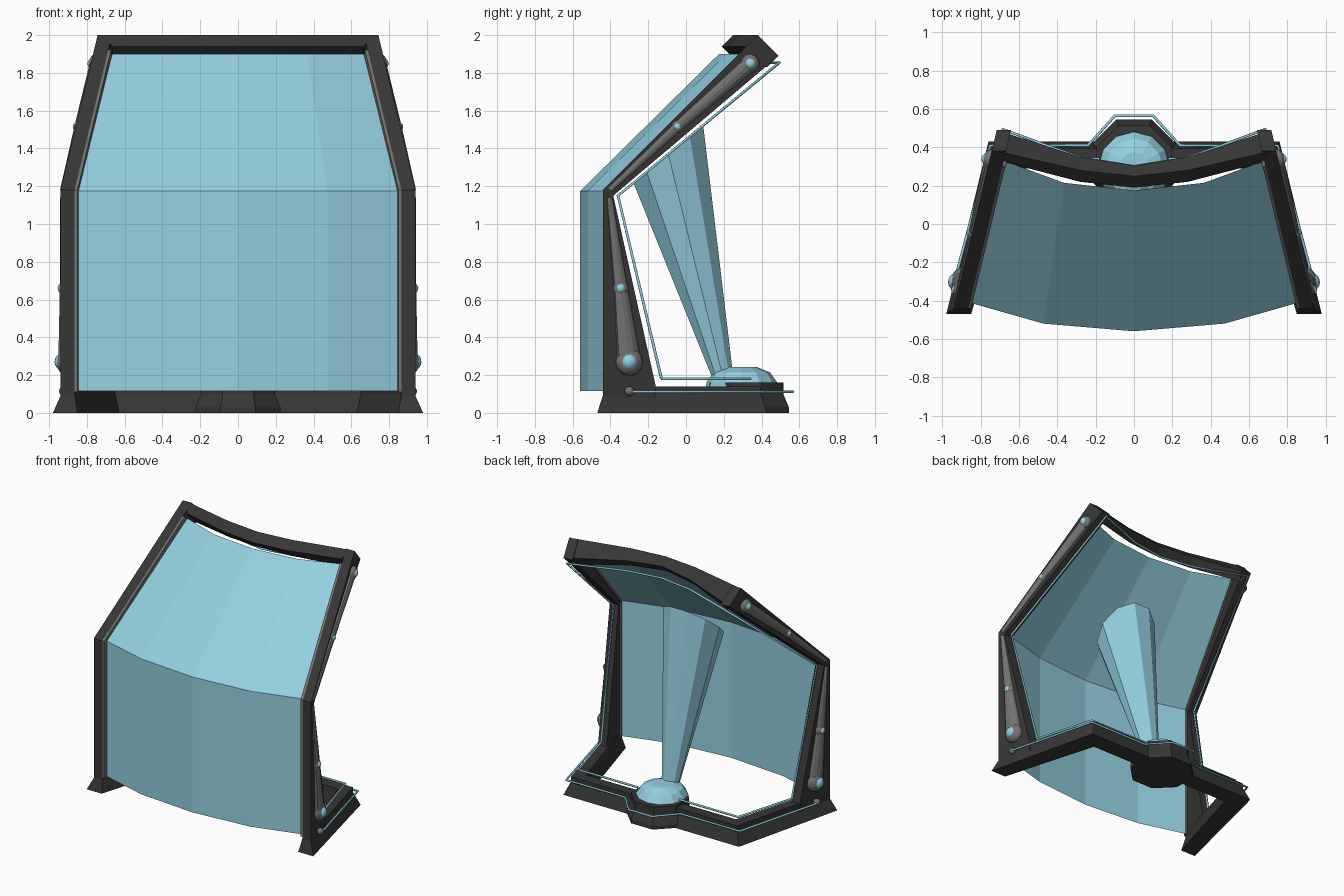
import bpy, bmesh, math
from mathutils import Vector, Matrix

if "Cube" in bpy.data.objects:
    bpy.data.objects.remove(bpy.data.objects["Cube"])


def material(name, rgb):
    m = bpy.data.materials.new(name)
    m.diffuse_color = (*rgb, 1)
    m.use_nodes = True
    m.node_tree.nodes["Principled BSDF"].inputs["Base Color"].default_value = m.diffuse_color
    return m


BLUE = material("light_blue", (0.30, 0.63, 0.74))
DARK = material("charcoal", (0.038, 0.038, 0.038))
GREY = material("mid_grey", (0.17, 0.17, 0.17))


def finish(name, bm, mat, smooth=False):
    bmesh.ops.recalc_face_normals(bm, faces=bm.faces)
    me = bpy.data.meshes.new(name)
    bm.to_mesh(me)
    bm.free()
    me.materials.append(mat)
    for p in me.polygons:
        p.use_smooth = smooth
    ob = bpy.data.objects.new(name, me)
    bpy.context.collection.objects.link(ob)
    return ob


def loft(name, rings, mat, closed=True, caps=True, smooth=False):
    bm = bmesh.new()
    rows = [[bm.verts.new(p) for p in r] for r in rings]
    n = len(rows[0])
    for a, b in zip(rows, rows[1:]):
        for i in range(n if closed else n - 1):
            j = (i + 1) % n
            bm.faces.new((a[i], a[j], b[j], b[i]))
    if caps and closed:
        bm.faces.new(rows[0])
        bm.faces.new(rows[-1])
    return finish(name, bm, mat, smooth)


def tube(name, pts, mat=BLUE, r=0.008):
    cu = bpy.data.curves.new(name, 'CURVE')
    cu.dimensions = '3D'
    cu.bevel_depth = r
    cu.bevel_resolution = 1
    cu.use_fill_caps = True
    sp = cu.splines.new('POLY')
    sp.points.add(len(pts) - 1)
    for p, c in zip(sp.points, pts):
        p.co = (*c, 1)
    cu.materials.append(mat)
    ob = bpy.data.objects.new(name, cu)
    bpy.context.collection.objects.link(ob)


# Each side frame lies in a vertical plane that leans inward toward the back
def side(s, d, y, z):
    return Vector((s * (0.94 + d - 0.24 * (y + 0.44)), y, z))


def mirror_path(half):
    return half + [(-x, y, z) for x, y, z in reversed(half) if x > 1e-6]


def ball(name, s, d, y, z, r, flat, mat):
    bm = bmesh.new()
    bmesh.ops.create_uvsphere(bm, u_segments=12, v_segments=8, radius=r)
    m = (Matrix.Translation(side(s, d, y, z)) @ Matrix.Rotation(s * 0.236, 4, 'Z')
         @ Matrix.Diagonal((flat, 1, 1, 1)) @ Matrix.Rotation(math.pi / 2, 4, 'Y'))
    bmesh.ops.transform(bm, matrix=m, verts=bm.verts)
    finish(name, bm, mat, True)


post = [(-0.44, 0.02), (-0.44, 1.18), (0.38, 2.0), (0.49, 1.89), (-0.385, 1.15), (-0.16, 0.14), (-0.16, 0.02)]
trim = [(-0.44, 0.11), (-0.44, 1.18), (0.30, 1.92), (0.33, 1.89), (-0.405, 1.165), (-0.405, 0.11)]
rods = {"lower_strut": [(-0.30, 0.27, 0.062), (-0.345, 0.66, 0.036), (-0.405, 1.14, 0.014)],
        "upper_strut": [(0.34, 1.85, 0.042), (-0.045, 1.515, 0.028), (-0.405, 1.18, 0.014)]}

for s, tag in ((1, "right"), (-1, "left")):
    # bent side post and the grey strip along the screen edge
    loft(tag + "_post", [[side(s, d, y, z) for y, z in post] for d in (0, -0.075)], DARK)
    loft(tag + "_screen_trim", [[side(s, d, y, z) for y, z in trim] for d in (-0.07, -0.09)], GREY)

    # tapered struts with round joints and blue caps
    for name, nodes in rods.items():
        t = Vector((nodes[-1][0] - nodes[0][0], nodes[-1][1] - nodes[0][1])).normalized()
        rings = []
        for y, z, r in nodes:
            ring = []
            for k in range(12):
                a = k * math.tau / 12
                c, w = r * math.cos(a), 0.7 * r * math.sin(a)
                ring.append(side(s, w, y - t.y * c, z + t.x * c))
            rings.append(ring)
        loft(f"{tag}_{name}", rings, GREY).select_set(False)
        for k, (y, z, r) in enumerate(nodes[:2]):
            r *= 1.2
            ball(f"{tag}_{name}_joint_{k}", s, 0, y, z, r, 0.7, GREY)
            ball(f"{tag}_{name}_cap_{k}", s, 0.35 * r, y, z, 0.6 * r, 0.85, BLUE)
    ball(tag + "_cable_socket", s, 0.015, -0.30, 0.115, 0.026, 1, GREY)

    # inner cable from the emitter along the base
    tube(tag + "_base_cable", [(s * 0.18, 0.34, 0.18), (s * 0.69, 0.34, 0.18),
                               side(s, -0.04, -0.13, 0.18)])

# inner cable up the posts and behind the top beam
tube("upper_cable", mirror_path([tuple(side(1, -0.04, -0.13, 0.18)), tuple(side(1, -0.04, -0.36, 1.15)),
                                 tuple(side(1, -0.03, 0.495, 1.855)), (0.28, 0.345, 1.85), (0, 0.30, 1.85)]))
# outer cable around the base
tube("outer_cable", mirror_path([tuple(side(1, 0.03, -0.30, 0.112)), (0.75, 0.41, 0.112),
                                 (0.24, 0.41, 0.112), (0.10, 0.565, 0.112)]))

# top beam, bowed forward in the middle: x, front y, depth along the back slope
half = [(0.715, 0.32, 0.11), (0.28, 0.22, 0.07), (0, 0.19, 0.055)]
beam = []
for x, y, d in half + [(-x, y, d) for x, y, d in half[1::-1]]:
    xi = x * (0.93 if abs(x) > 0.5 else 1)
    beam.append([(xi, y, 1.94), (x, y + 0.06, 2.0), (x, y + 0.06 + d, 2.0 - d), (xi, y + d, 1.94 - d)])
loft("top_beam", beam, DARK)

# U-shaped base with flared foot: x,y of outer bottom, outer top, inner top, inner bottom
sections = [((0.98, -0.47), (0.935, -0.437), (0.865, -0.437), (0.85, -0.47)),
            ((0.76, 0.43), (0.72, 0.395), (0.65, 0.31), (0.63, 0.29))]
base = []
for s, secs in ((1, sections), (-1, sections[::-1])):
    for ob_, ot, it, ib in secs:
        base.append([(s * ob_[0], ob_[1], 0), (s * ot[0], ot[1], 0.10), (s * ot[0], ot[1], 0.14),
                     (s * it[0], it[1], 0.14), (s * it[0], it[1], 0.10), (s * ib[0], ib[1], 0)])
loft("base_frame", base, DARK)

# octagonal emitter housing
rings = []
for z, r in ((0, 0.225), (0.03, 0.225), (0.10, 0.195), (0.16, 0.195)):
    k = r / math.cos(math.pi / 8)
    rings.append([(k * math.cos(math.pi / 8 + i * math.pi / 4),
                   0.32 + k * math.sin(math.pi / 8 + i * math.pi / 4), z) for i in range(8)])
loft("emitter_housing", rings, DARK)

# low dome lens
rings = []
for r, z in ((0.19, 0.14), (0.185, 0.165), (0.15, 0.215), (0.08, 0.243)):
    rings.append([(r * math.cos(i * math.tau / 12), 0.295 + r * math.sin(i * math.tau / 12), z) for i in range(12)])
loft("emitter_dome", rings, BLUE)

# light cone opening toward the screen
cone = []
for cy, cz, hx, hy, hz in ((0.19, 0.21, 0.065, 0.06, 0.01), (-0.095, 1.375, 0.225, 0.195, 0.16)):
    cone.append([(hx * math.cos(a), cy + hy * math.sin(a), cz + hz * math.sin(a))
                 for a in (i * math.tau / 10 for i in range(10))])
loft("light_cone", cone, BLUE, caps=False)

# bowed two-part screen
screen = []
for z, w, y0 in ((0.115, 0.86, -0.41), (1.175, 0.86, -0.41), (1.90, 0.665, 0.325)):
    screen.append([(w * t, y0 - b, z) for t, b in
                   ((-1, 0), (-0.55, 0.11), (0, 0.15), (0.55, 0.11), (1, 0))])
loft("screen", screen, BLUE, closed=False)
